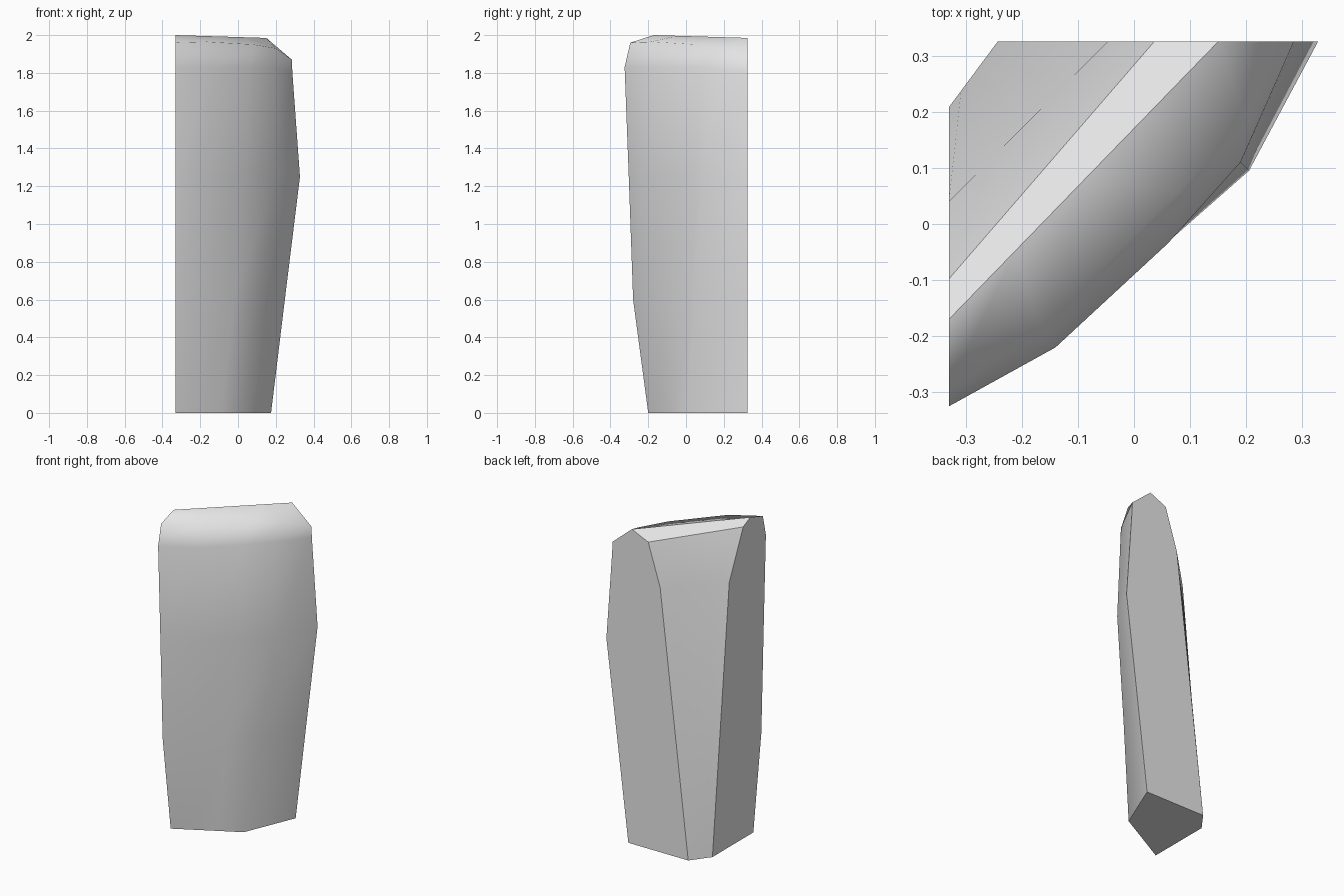
import bpy
import bmesh
from mathutils import Vector

cube = bpy.data.objects.get("Cube")
if cube:
    bpy.data.objects.remove(cube, do_unlink=True)

COLUMNS = 5


def straight(start, end):
    """Evenly spaced points between two end points."""
    a, b = Vector(start), Vector(end)
    return [a.lerp(b, i / (COLUMNS - 1)) for i in range(COLUMNS)]


def level(z, *points):
    return [Vector((x, y, z)) for x, y in points]


# Outer face, from the base up
base = level(0, (-.33, -.2), (-.23, -.146), (-.09, -.07), (.04, 0), (.175, .325))
lower = level(.6, (-.33, -.28), (-.2, -.22), (-.02, -.085), (.115, .045), (.248, .325))
middle = level(1.25, (-.33, -.303), (-.17, -.23), (.04, -.05), (.205, .095), (.328, .325))
shoulder = level(1.83, (-.33, -.325), (-.14, -.22), (.06, -.035), (.19, .11), (.288, .325))
shoulder[-1].z = 1.8
rim = level(1.96, (-.33, -.295), (-.165, -.185), (.085, .06), (.2, .185), (.285, .325))
for point, z in zip(rim, (1.96, 1.965, 1.95, 1.93, 1.87)):
    point.z = z

# Crest, bevel strip and inner face, from the top down
crest = straight((-.33, -.17, 2), (.15, .325, 1.985))
bevel = straight((-.33, -.098, 1.966), (.036, .325, 1.934))
inner = straight((-.33, .04, 1.67), (-.047, .325, 1.67))
inner_base = straight((-.33, .208, 0), (-.243, .325, 0))

rows = [base, lower, middle, shoulder, rim, crest, bevel, inner, inner_base]
sharp_rows = (base, crest, bevel, inner_base)

# Loft the rows into a closed slab with two flat cut ends
bm = bmesh.new()
grid = [[bm.verts.new(p) for p in row] for row in rows]
count = len(rows)
for r in range(count):
    here, above = grid[r], grid[(r + 1) % count]
    for c in range(COLUMNS - 1):
        bm.faces.new((here[c], here[c + 1], above[c + 1], above[c]))
caps = [bm.faces.new([row[0] for row in grid]),
        bm.faces.new([row[-1] for row in reversed(grid)])]
bmesh.ops.recalc_face_normals(bm, faces=bm.faces)

# Smooth surfaces with crisp ends, base and bevel strip
for face in bm.faces:
    face.smooth = True
for cap in caps:
    for edge in cap.edges:
        edge.smooth = False
for row, verts in zip(rows, grid):
    if any(row is s for s in sharp_rows):
        for a, b in zip(verts, verts[1:]):
            bm.edges.get((a, b)).smooth = False

mesh = bpy.data.meshes.new("stone_slab")
bm.to_mesh(mesh)
bm.free()
slab = bpy.data.objects.new("stone_slab", mesh)
bpy.context.collection.objects.link(slab)

# Plain light grey
grey = bpy.data.materials.new("light_grey")
grey.use_nodes = True
color = (.8, .8, .8, 1)
grey.diffuse_color = color
for node in grey.node_tree.nodes:
    if node.type == 'BSDF_PRINCIPLED':
        node.inputs["Base Color"].default_value = color
mesh.materials.append(grey)
